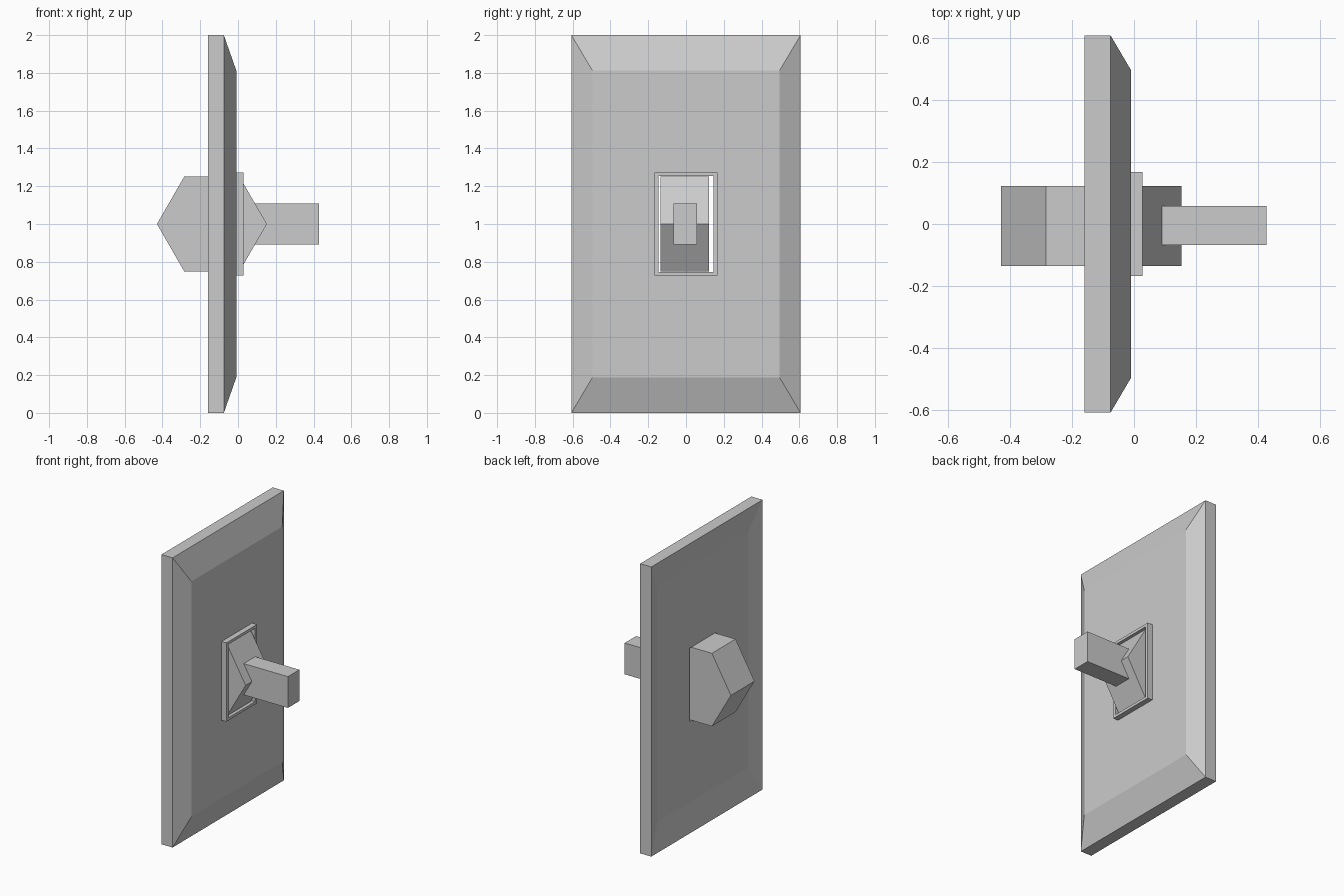
import bpy, bmesh

if "Cube" in bpy.data.objects:
    bpy.data.objects.remove(bpy.data.objects["Cube"])

ZC = 1.0  # height of the centre line


def finish(name, bm):
    bmesh.ops.recalc_face_normals(bm, faces=bm.faces)
    me = bpy.data.meshes.new(name)
    bm.to_mesh(me)
    bm.free()
    ob = bpy.data.objects.new(name, me)
    bpy.context.collection.objects.link(ob)
    return ob


def ring_loft(name, rings):
    """Bridge rectangular rings (x, half width, half height) in a closed cycle."""
    bm = bmesh.new()
    loops = [[bm.verts.new((x, sy * hy, ZC + sz * hz))
              for sy, sz in ((-1, -1), (1, -1), (1, 1), (-1, 1))]
             for x, hy, hz in rings]
    for a, b in zip(loops, loops[1:] + loops[:1]):
        for i in range(4):
            j = (i + 1) % 4
            bm.faces.new((a[i], a[j], b[j], b[i]))
    return finish(name, bm)


def extrude_y(name, profile, y0, y1):
    """Extrude an (x, z) profile between two y values."""
    bm = bmesh.new()
    face = bm.faces.new([bm.verts.new((x, y0, ZC + z)) for x, z in profile])
    ext = bmesh.ops.extrude_face_region(bm, geom=[face], use_keep_orig=True)
    verts = [v for v in ext["geom"] if isinstance(v, bmesh.types.BMVert)]
    bmesh.ops.translate(bm, verts=verts, vec=(0, y1 - y0, 0))
    return finish(name, bm)


# Wall plate: chamfered front, shallow dished back, through slot
ring_loft("wall_plate", [(-0.128, 0.145, 0.253), (-0.128, 0.495, 0.812),
                         (-0.16, 0.607, 1.0), (-0.075, 0.607, 1.0),
                         (-0.009, 0.495, 0.812), (-0.009, 0.145, 0.253)])

# Raised rim around the slot
ring_loft("slot_rim", [(-0.009, 0.167, 0.272), (0.028, 0.167, 0.272),
                       (0.028, 0.145, 0.253), (-0.009, 0.145, 0.253)])

# Six-sided pivot block
extrude_y("pivot_block", [(0.153, 0), (0.007, 0.252), (-0.284, 0.252),
                          (-0.429, 0), (-0.284, -0.252), (0.007, -0.252)],
          -0.135, 0.123)

# Toggle lever, its rear notched to sit on the block's ridge
extrude_y("toggle_lever", [(0.088, 0.108), (0.428, 0.108), (0.428, -0.108),
                           (0.088, -0.108), (0.15, 0)], -0.067, 0.058)
